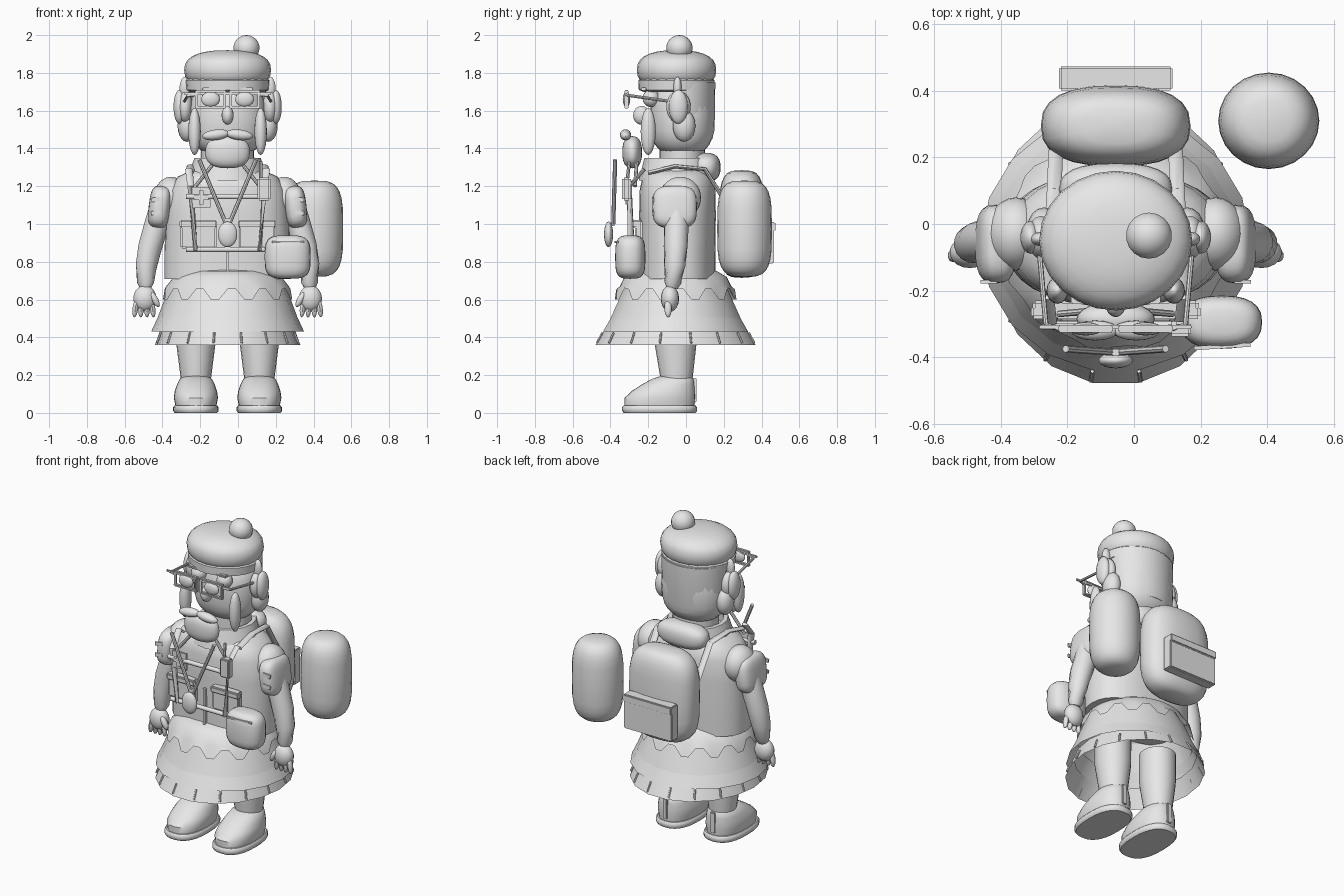
import bpy, bmesh, math
from mathutils import Vector, Matrix, Euler

old = bpy.data.objects.get("Cube")
if old:
    bpy.data.objects.remove(old, do_unlink=True)

GREY = (0.8, 0.8, 0.8, 1)
mat = bpy.data.materials.new("plain grey")
mat.use_nodes = True
mat.diffuse_color = GREY
mat.node_tree.nodes["Principled BSDF"].inputs["Base Color"].default_value = GREY

AXIS = -0.055  # the body's own centre line; part x positions are relative to it
SIDES = (("right", -1), ("left", 1))


def finish(name, bm, angle=42):
    bmesh.ops.recalc_face_normals(bm, faces=bm.faces)
    me = bpy.data.meshes.new(name)
    bm.to_mesh(me)
    bm.free()
    me.materials.append(mat)
    me.shade_smooth()
    me.set_sharp_from_angle(angle=math.radians(angle))
    ob = bpy.data.objects.new(name, me)
    ob.location.x = AXIS
    bpy.context.collection.objects.link(ob)
    return ob


def spow(v, e):
    return math.copysign(abs(v) ** e, v)


def skin(bm, rings, closed=True, caps=True):
    for a, b in zip(rings, rings[1:]):
        n = len(a)
        for i in range(n if closed else n - 1):
            j = (i + 1) % n
            bm.faces.new((a[i], a[j], b[j], b[i]))
    if caps:
        bm.faces.new(rings[0][::-1])
        bm.faces.new(rings[-1])


def lathe(name, x, rows, n=28, e=1.0, caps=True, arc=2 * math.pi, angle=42):
    """Stack of (z, rx, ry, cy) rounded rings."""
    bm, rings = bmesh.new(), []
    full = arc > 6
    for z, rx, ry, cy in rows:
        angs = [arc * i / (n if full else n - 1) for i in range(n)]
        rings.append([bm.verts.new((x + rx * spow(math.cos(t), e),
                                    cy + ry * spow(math.sin(t), e), z)) for t in angs])
    skin(bm, rings, full, caps)
    return finish(name, bm, angle)


def blob(name, c, r, ev=1.0, eh=1.0, rot=(0, 0, 0), n=24):
    """Ellipsoid, or a pillow shape when the exponents drop below one."""
    bm = bmesh.new()
    bmesh.ops.create_uvsphere(bm, u_segments=n, v_segments=n // 2 + 2, radius=1)
    turn = Euler(rot).to_matrix()
    for v in bm.verts:
        p = v.co.copy()
        h = math.hypot(p.x, p.y)
        k = spow(h, ev)
        a = math.atan2(p.y, p.x)
        q = Vector((k * spow(math.cos(a), eh) * r[0], k * spow(math.sin(a), eh) * r[1],
                    spow(p.z, ev) * r[2]))
        v.co = turn @ q + Vector(c)
    return finish(name, bm)


def box(name, c, size, rot=(0, 0, 0), bevel=0.0):
    bm = bmesh.new()
    bmesh.ops.create_cube(bm, size=1, matrix=Matrix.Diagonal((*size, 1)))
    if bevel:
        bmesh.ops.bevel(bm, geom=bm.edges[:], offset=bevel, segments=2, affect='EDGES')
    bmesh.ops.transform(bm, verts=bm.verts, matrix=Matrix.Translation(c) @ Euler(rot).to_matrix().to_4x4())
    return finish(name, bm)


def tube(name, pts, radii, n=12, flat=1.0):
    bm, rings = bmesh.new(), []
    pts = [Vector(p) for p in pts]
    for i, p in enumerate(pts):
        d = pts[min(i + 1, len(pts) - 1)] - pts[max(i - 1, 0)]
        q = d.to_track_quat('Z', 'Y')
        r = radii[i] if isinstance(radii, (list, tuple)) else radii
        rings.append([bm.verts.new(p + q @ Vector((r * math.cos(t), r * flat * math.sin(t), 0)))
                      for t in (2 * math.pi * k / n for k in range(n))])
    skin(bm, rings)
    return finish(name, bm)


# Cap with pompom
blob("cap_crown", (0, -0.05, 1.815), (0.23, 0.21, 0.105), 0.8)
lathe("cap_band", 0, [(1.7, .2, .18, -.045), (1.71, .218, .2, -.05), (1.76, .222, .202, -.05), (1.78, .2, .18, -.05)])
blob("cap_pompom", (0.1, -0.035, 1.932), (0.07, 0.07, 0.068), n=18)

# Head, hair and neck
blob("head", (0, -0.02, 1.56), (0.205, 0.17, 0.2), 0.72, 0.9)
lathe("back_hair", 0, [(1.45, .19, .16, -.02), (1.5, .205, .172, -.02), (1.75, .21, .176, -.02)], 20, arc=math.pi)
lathe("neck", 0, [(1.25, .14, .12, -.02), (1.42, .14, .12, -.02)])
lathe("collar", 0, [(1.23, .22, .2, -.05), (1.35, .175, .18, -.04), (1.35, .15, .15, -.04), (1.25, .15, .15, -.04)], 16)

# Face
blob("nose", (0, -0.235, 1.575), (0.032, 0.045, 0.05), n=16)
blob("beard", (0, -0.285, 1.38), (0.118, 0.052, 0.085), 0.8)
for side, s in SIDES:
    blob(side + "_moustache", (s * .062, -.32, 1.472), (.073, .03, .028), rot=(0, s * .12, 0), n=16)
    blob(side + "_eye", (s * .09, -.185, 1.665), (.048, .045, .046), n=16)
    box(side + "_brow", (s * .085, -.225, 1.715), (.1, .03, .014), bevel=.004)
    blob(side + "_sideburn", (s * .175, -.2, 1.49), (.033, .04, .125), n=16)
    blob(side + "_ear", (s * .225, -.04, 1.62), (.04, .065, .085), n=18)
    blob(side + "_ear_cover", (s * .255, -.04, 1.62), (.032, .05, .09), n=18)
    blob(side + "_upper_curl", (s * .225, -.045, 1.72), (.03, .022, .06), n=14)
    blob(side + "_lower_curl", (s * .215, -.01, 1.52), (.05, .06, .085), n=16)

    # Spectacles
    for dz in (-.042, .042):
        box(side + "_lens_bar", (s * .09, -.315, 1.66 + dz), (.165, .022, .014), bevel=.004)
    for dx in (.015, .165):
        box(side + "_lens_post", (s * dx, -.315, 1.66), (.014, .022, .09), bevel=.004)
    blob(side + "_lens", (s * .09, -.315, 1.66), (.05, .02, .04), n=16)
    tube(side + "_temple", [(s * .17, -.315, 1.685), (s * .21, -.3, 1.68), (s * .235, -.02, 1.64)], .008, 8)
box("spectacle_top_bar", (0, -.31, 1.69), (.46, .012, .014), bevel=.003)

# Torso
lathe("torso", 0, [(.71, .335, .2, -.045), (.85, .335, .2, -.045), (1.05, .325, .203, -.045), (1.18, .31, .2, -.045),
                   (1.25, .265, .185, -.045), (1.29, .18, .15, -.04)], 32, 0.85)
box("front_seam", (0, -.255, .86), (.014, .02, .24))

# Arms with short sleeves and hands
for side, s in SIDES:
    blob(side + "_shoulder", (s * .3, -.03, 1.14), (.09, .11, .11))
    blob(side + "_sleeve", (s * .36, -.06, 1.09), (.058, .118, .112), .6, .7, rot=(0, -s * .12, 0))
    for z in (1.06, 1.13):
        box(side + "_sleeve_tab", (s * .38, -.174, z), (.05, .01, .022), (0, s * .15, 0))
    tube(side + "_arm", [(s * .34, -.05, 1.15), (s * .375, -.05, 1.0), (s * .41, -.055, .88), (s * .43, -.06, .78),
                         (s * .435, -.07, .69), (s * .436, -.075, .66)], [.055, .065, .064, .057, .045, .03], 16)
    blob(side + "_palm", (s * .438, -.085, .605), (.062, .048, .07), n=18)
    for i, dx in enumerate((-.045, -.015, .015, .045)):
        blob(side + "_finger", (s * (.443 + dx), -.095, .555), (.016, .02, .05), rot=(0, -s * dx * 3, 0), n=10)
    blob(side + "_thumb", (s * .385, -.11, .6), (.018, .02, .045), rot=(0, s * .5, 0), n=10)

# Tiered skirt
TIERS = (("skirt_upper", [(.72, .29, .25), (.5, .372, .35)]),
         ("skirt_middle", [(.56, .345, .315), (.43, .405, .39)]),
         ("skirt_hem", [(.47, .345, .365), (.36, .385, .43)]))
for name, rows in TIERS:
    lathe(name, 0, [(z, rx, ry, -.055) for z, rx, ry in rows], 18, caps=False, angle=25)
yoke = lathe("skirt_yoke", 0, [(.76, .17, .17, -.055), (.75, .24, .22, -.055), (.72, .285, .27, -.055),
                               (.67, .325, .295, -.055), (.6, .345, .325, -.055)], 48, caps=False)
low = [v for v in yoke.data.vertices if v.co.z < .61]
for i, v in enumerate(low):  # toothed lower edge
    if i % 4 < 2:
        v.co = Vector((v.co.x * .965, (v.co.y + .055) * .965 - .055, .655))
for i in range(16):
    a = 2 * math.pi * (i + .5) / 16
    c, d = math.cos(a), math.sin(a)
    tube("pleat_slit", [(.36 * c, -.055 + .395 * d, .425), (.382 * c, -.055 + .425 * d, .37)], .006, 6)

# Legs and shoes
for side, s in SIDES:
    x = s * .168
    lathe(side + "_leg", x, [(.1, .075, .08, -.05), (.18, .08, .085, -.05), (.36, .103, .11, -.055), (.55, .105, .11, -.055)], 20)
    lathe(side + "_sole", x, [(0, .112, .19, -.14), (.01, .12, .198, -.14), (.03, .12, .198, -.14), (.04, .112, .19, -.14)], 28, .8)
    lathe(side + "_shoe", x, [(.035, .108, .185, -.14), (.08, .117, .187, -.138), (.115, .112, .168, -.12),
                              (.15, .1, .14, -.095), (.18, .085, .11, -.07), (.195, .06, .08, -.055)], 28, .9)
    box(side + "_heel_tab", (x, .047, .12), (.03, .016, .13), bevel=.004)
    box(side + "_shoe_lace", (x, -.165, .165), (.11, .012, .014), bevel=.004)

# Chest harness and pockets
for side, s in SIDES:
    tube(side + "_chest_strap", [(s * .205, -.22, 1.29), (s * .195, -.3, 1.2), (s * .17, -.29, .86)], .02, 8, .5)
    box(side + "_chest_pocket", (s * .155, -.25, .945), (.19, .04, .15), bevel=.008)
    box(side + "_pocket_flap", (s * .155, -.265, 1.0), (.2, .04, .04), bevel=.008)
    tube(side + "_neck_cord", [(s * .15, -.375, 1.34), (s * .008, -.385, 1.0)], .011, 8)
    tube(side + "_cord_tie", [(s * .06, -.26, 1.34), (s * .17, -.27, 1.2)], .01, 8)
    tube(side + "_shoulder_strap", [(s * .2, -.2, 1.27), (s * .195, -.06, 1.305), (s * .185, .1, 1.29), (s * .18, .22, 1.1)],
         .022, 8, .5)
tube("chest_bar", [(-.22, -.305, 1.145), (.215, -.305, 1.145)], .014, 10)
tube("waist_bar", [(-.22, -.28, .865), (.2, -.28, .865)], .014, 10)
blob("medallion", (0, -.41, .945), (.052, .024, .068), n=18)
box("medallion_clasp", (0, -.385, 1.01), (.03, .02, .04), bevel=.004)
box("badge_plate", (-.14, -.305, 1.14), (.1, .012, .11), bevel=.003)
for w, h in ((.075, .025), (.025, .075)):
    box("badge_cross", (-.14, -.316, 1.14), (w, .009, h))
box("radio", (.193, -.315, 1.185), (.068, .045, .12), bevel=.008)
tube("radio_aerial", [(.175, -.31, 1.24), (.175, -.3, 1.33)], .009, 8)

# Hip pouch
blob("hip_pouch", (.318, -.295, .825), (.122, .08, .115), .55, .8)
box("pouch_flap_seam", (.32, -.368, .905), (.17, .012, .01), (0, 0, .06))

# Backpack, rear pocket, shoulder roll and loose bedroll
blob("backpack", (0, .295, 1.0), (.225, .122, .285), .55, .8)
box("rear_pocket", (0, .433, .9), (.34, .064, .22), bevel=.006)
box("rear_pocket_flap", (0, .463, .985), (.34, .02, .05), bevel=.006)
blob("shoulder_roll", (0, .105, 1.3), (.17, .078, .077), .8, .8)
blob("bedroll", (.46, .31, .975), (.152, .145, .255), .55)
